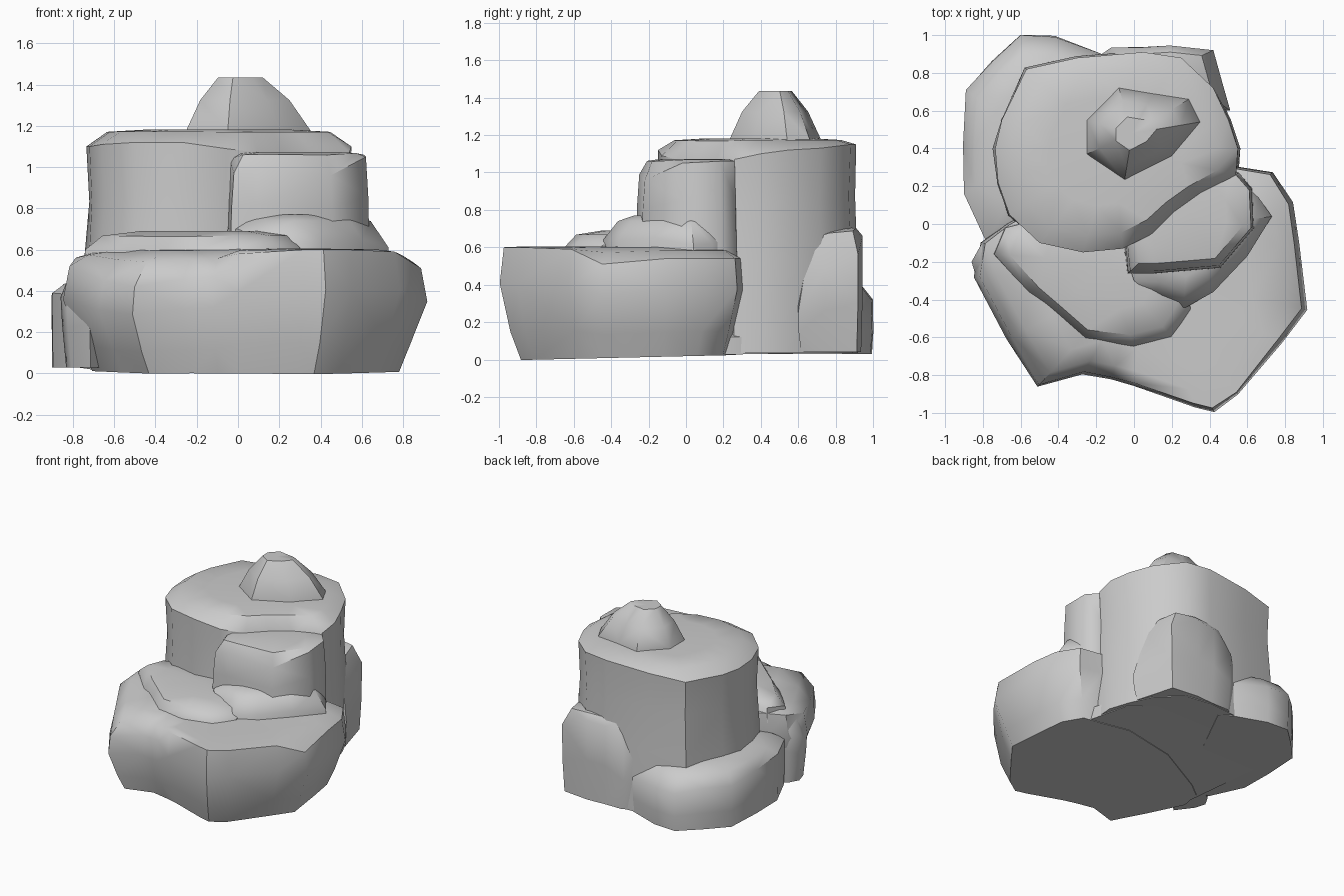
import bpy, bmesh, math, random
random.seed(4)


def rock(name, rim, z0, levels, crowns, center, jitter=0.012, tilt=0.0):
    """Loft rim points (x, y, z): levels = (height fraction, scale) up to the rim,
    crowns = (scale, z, share of the rim height kept) above it; tilt slopes the foot along y."""
    cx, cy = center
    bm = bmesh.new()
    rings = []
    for f, s in levels:
        ring = []
        for x, y, z in rim:
            k = s + (random.uniform(-jitter, jitter) if 0 < f < 1 else 0)
            foot = z0 + tilt * (y - cy)
            ring.append(bm.verts.new((cx + (x - cx) * k, cy + (y - cy) * k, foot + (z - foot) * f)))
        rings.append(ring)
    for s, zc, keep in crowns:
        rings.append([bm.verts.new((cx + (x - cx) * s, cy + (y - cy) * s, zc + (z - zc) * keep))
                      for x, y, z in rim])
    n = len(rim)
    for a, b in zip(rings, rings[1:]):
        for i in range(n):
            j = (i + 1) % n
            bm.faces.new((a[i], a[j], b[j], b[i]))
    # close both ends with fans around the centre
    for ring, z in ((rings[0], z0), (rings[-1], crowns[-1][1])):
        c = bm.verts.new((cx, cy, z))
        for i in range(n):
            bm.faces.new((ring[i], ring[(i + 1) % n], c))
    bmesh.ops.triangulate(bm, faces=[f for f in bm.faces if len(f.verts) > 3])
    bmesh.ops.recalc_face_normals(bm, faces=bm.faces)
    me = bpy.data.meshes.new(name)
    bm.to_mesh(me)
    bm.free()
    ob = bpy.data.objects.new(name, me)
    bpy.context.collection.objects.link(ob)
    bpy.ops.object.select_all(action='DESELECT')
    bpy.context.view_layer.objects.active = ob
    ob.select_set(True)
    bpy.ops.object.shade_smooth_by_angle(angle=math.radians(45))
    return ob


# broad front ledge, dipping at its left corner
rock("front_ledge",
     [(.55, .30, .54), (.73, .27, .54), (.83, .11, .54), (.86, -.1, .54), (.90, -.45, .51),
      (.77, -.62, .59), (.55, -.90, .60), (.42, -.985, .60), (.32, -.96, .60), (0, -.85, .58),
      (-.12, -.82, .47), (-.27, -.79, .46), (-.51, -.86, .42), (-.66, -.60, .45),
      (-.83, -.28, .52), (-.80, -.10, .56), (-.67, 0, .58), (-.2, .25, .6), (.3, .35, .58)],
     0.012, [(0, .86), (.25, .93), (.68, 1.012), (1, .985)],
     [(.88, .605, .35), (.68, .605, .05)], (.05, -.25), tilt=.02)

# low steps lying on the ledge
rock("left_step",
     [(-.68, -.02, .62), (-.74, -.16, .60), (-.56, -.36, .58), (-.42, -.48, .57), (-.26, -.62, .57),
      (0, -.65, .60), (.20, -.60, .60), (.30, -.45, .61), (.25, -.2, .65), (-.2, .1, .65)],
     0.45, [(0, 1.02), (1, 1)], [(.86, .675, .1), (.55, .69, 0)], (-.15, -.2))
rock("right_step",
     [(-.05, -.15, .70), (.0, -.30, .70), (.10, -.38, .66), (.26, -.45, .63), (.42, -.36, .64),
      (.60, -.17, .65), (.73, .04, .61), (.66, .14, .62), (.57, .22, .64), (.2, .2, .7)],
     0.5, [(0, 1), (1, 1)], [(.80, .755, .12), (.6, .77, 0)], (.3, -.02))

# tall main column, its top sloping down to the side block
rock("main_column",
     [(-.57, .82, 1.11), (-.30, .88, 1.13), (.05, .91, 1.15), (.25, .88, 1.15), (.42, .72, 1.13),
      (.50, .55, 1.12), (.55, .40, 1.10), (.54, .26, 1.07), (.36, .16, 1.06), (.22, .06, 1.06),
      (.10, -.05, 1.07), (-.06, -.13, 1.09), (-.27, -.15, 1.12), (-.50, -.10, 1.12),
      (-.66, .05, 1.11), (-.72, .22, 1.10), (-.735, .40, 1.10), (-.70, .55, 1.10)],
     0.035, [(0, 1.02), (.45, 1.01), (.75, .985), (1, 1)],
     [(.84, 1.175, .05), (.55, 1.182, 0)], (-.1, .4))

# lower block leaning on the front right of the column
rock("side_block",
     [(-.04, -.06, 1.04), (-.02, -.25, .97), (.10, -.25, .99), (.45, -.22, .96), (.62, -.02, 1.05),
      (.61, .18, 1.06), (.54, .26, 1.06), (.2, .28, 1.06), (0, .15, 1.06)],
     0.5, [(0, 1.06), (.65, 1.03), (1, 1)], [(.86, 1.07, .1), (.6, 1.073, 0)], (.3, .05))

# pointed summit with a blunt tip
rock("summit",
     [(-.08, .72, 1.18), (.10, .69, 1.18), (.29, .66, 1.18), (.35, .54, 1.18), (.20, .36, 1.18),
      (-.05, .23, 1.17), (-.25, .37, 1.18), (-.25, .55, 1.18)],
     1.10, [(0, 1), (1, 1)], [(.72, 1.325, 0), (.36, 1.435, 0)], (-.01, .48), 0)

# crescent boulder around the back left of the foot
rock("back_left_boulder",
     [(-.08, .84, .28), (-.17, .90, .30), (-.42, .99, .32), (-.60, 1.0, .32), (-.75, .86, .35),
      (-.89, .71, .35), (-.905, .42, .37), (-.90, .16, .39), (-.78, -.10, .38),
      (-.6, -.1, .40), (-.3, .4, .4)],
     0.03, [(0, .99), (.4, 1.0), (1, 1)], [(.85, .44, .1), (.6, .47, 0)], (-.5, .42))

# small outcrop on the left side
rock("left_outcrop",
     [(-.66, 0, .52), (-.81, -.11, .44), (-.86, -.20, .37), (-.83, -.30, .35),
      (-.72, -.45, .38), (-.55, -.2, .5)],
     0.03, [(0, .85), (.6, .97), (1, 1)], [(.7, .54, .2)], (-.68, -.2))

# upright slab against the back right
rock("back_right_slab",
     [(-.17, .90, .44), (-.12, .935, .50), (.04, .935, .65), (.19, .945, .66), (.42, .92, .56),
      (.47, .74, .48), (.51, .60, .25), (.3, .6, .6), (0, .75, .68)],
     0.04, [(0, .93), (.5, 1.0), (1, 1)], [(.72, .71, .15)], (.2, .82))

# foot slab joining the parts underneath
rock("foot",
     [(.5, .5, .12), (.1, .85, .12), (-.5, .85, .12), (-.78, .4, .12), (-.7, -.2, .12),
      (-.4, -.6, .12), (.2, -.7, .12), (.6, -.3, .12), (.58, .2, .12)],
     0.024, [(0, 1), (1, 1)], [(.9, .15, 0)], (-.05, .1), tilt=.02)
